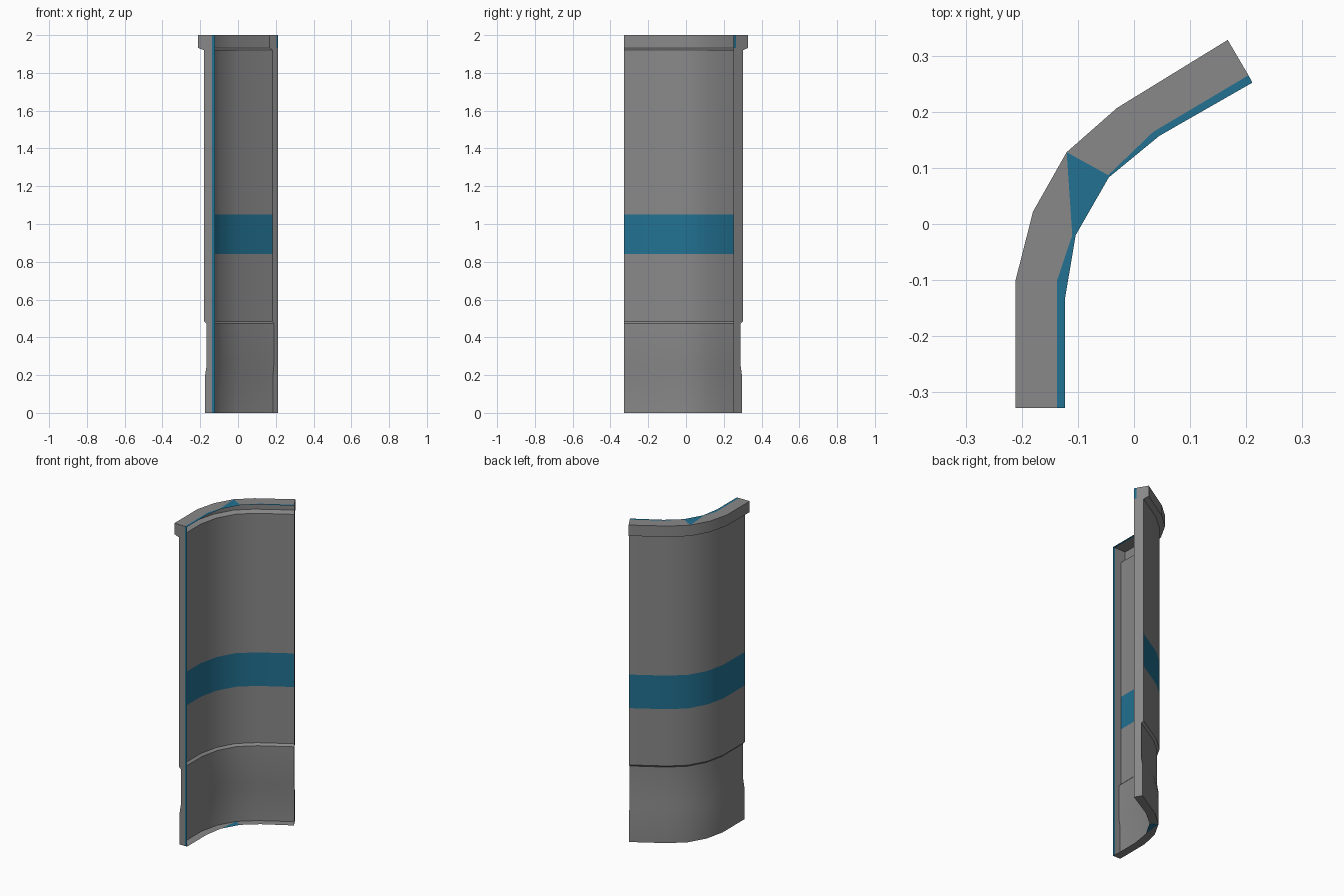
import bpy, bmesh
from mathutils import Vector

if "Cube" in bpy.data.objects:
    bpy.data.objects.remove(bpy.data.objects["Cube"])


def material(name, rgb):
    m = bpy.data.materials.new(name)
    m.diffuse_color = (*rgb, 1)
    m.use_nodes = True
    m.node_tree.nodes["Principled BSDF"].inputs["Base Color"].default_value = m.diffuse_color
    return m


GREY = material("metal grey", (0.25, 0.25, 0.25))
BLUE = material("stripe blue", (0.016, 0.165, 0.285))

# Plan curves: outer edge of the cap, open inner edge, inner limit of the grey rim
OUTER = [(-.211, -.328), (-.211, -.1), (-.18, .022), (-.12, .128), (-.03, .207), (.167, .328)]
INNER = [(-.123, -.328), (-.123, -.133), (-.104, -.02), (-.045, .083), (.045, .157), (.211, .252)]
RIM = [(-.137, -.328), (-.137, -.1), (-.11, -.02), (-.046, .087), (.034, .164), (.204, .265)]

# Side profile: height and depth (0 at the inner edge, 1 at the cap)
PROFILE = [(0, .58), (.2, .58), (.25, .49), (.472, .49), (.485, .64), (.84, .64),
           (1.05, .64), (1.92, .64), (1.932, 1), (2, 1)]


def pt(i, t, z):
    p = Vector(INNER[i]).lerp(Vector(OUTER[i]), t)
    return (p.x, p.y, z)


def build(name, faces, smooth=False):
    """faces: list of (points, material index)"""
    bm = bmesh.new()
    for pts, mi in faces:
        f = bm.faces.new([bm.verts.new(p) for p in pts])
        f.material_index = mi
    bmesh.ops.remove_doubles(bm, verts=bm.verts, dist=1e-5)
    me = bpy.data.meshes.new(name)
    bm.to_mesh(me)
    bm.free()
    me.materials.append(GREY)
    me.materials.append(BLUE)
    ob = bpy.data.objects.new(name, me)
    bpy.context.collection.objects.link(ob)
    if smooth:
        bpy.ops.object.select_all(action='DESELECT')
        ob.select_set(True)
        bpy.context.view_layer.objects.active = ob
        bpy.ops.object.shade_smooth_by_angle(angle=0.45)


# Curved outer wall with a painted band
wall = []
for (z0, t0), (z1, t1) in zip(PROFILE, PROFILE[1:]):
    band = 1 if abs(z0 - .84) < .01 else 0
    for i in range(5):
        wall.append(([pt(i + 1, t0, z0), pt(i, t0, z0), pt(i, t1, z1), pt(i + 1, t1, z1)], band))
build("curved_wall", wall, True)

# Top rim, grey with a blue inner border and a blue wedge in the bend
top = []
g = [(x, y, 2) for x, y in RIM]
for i in range(5):
    o0, o1, n0, n1 = pt(i, 1, 2), pt(i + 1, 1, 2), pt(i, 0, 2), pt(i + 1, 0, 2)
    if i == 2:
        top.append(([o0, g[i], o1], 0))
        top.append(([g[i], g[i + 1], o1], 1))
    else:
        top.append(([o0, g[i], g[i + 1], o1], 0))
    top.append(([g[i], n0, n1, g[i + 1]], 1))
build("top_rim", top)

# Bottom rim with the same wedge
bottom = []
for i in range(5):
    o0, o1, n0, n1 = pt(i, .58, 0), pt(i + 1, .58, 0), pt(i, 0, 0), pt(i + 1, 0, 0)
    if i == 2:
        bottom += [([o0, o1, n0], 0), ([o1, n1, n0], 1)]
    else:
        bottom.append(([o0, o1, n1, n0], 0))
build("bottom_rim", bottom)

# End plates closing the wall thickness; the inner side stays open
for name, i in (("front_end", 0), ("back_end", 5)):
    faces = []
    s = .157
    for (z0, t0), (z1, t1) in zip(PROFILE, PROFILE[1:]):
        edge = 1 if i == 0 or z0 > 1.93 else 0
        for a0, a1, b0, b1, mi in ((s, s, t0, t1, 0), (0, 0, s, s, edge)):
            q = [pt(i, b0, z0), pt(i, a0, z0), pt(i, a1, z1), pt(i, b1, z1)]
            faces.append((q if i == 0 else q[::-1], mi))
    build(name, faces)
